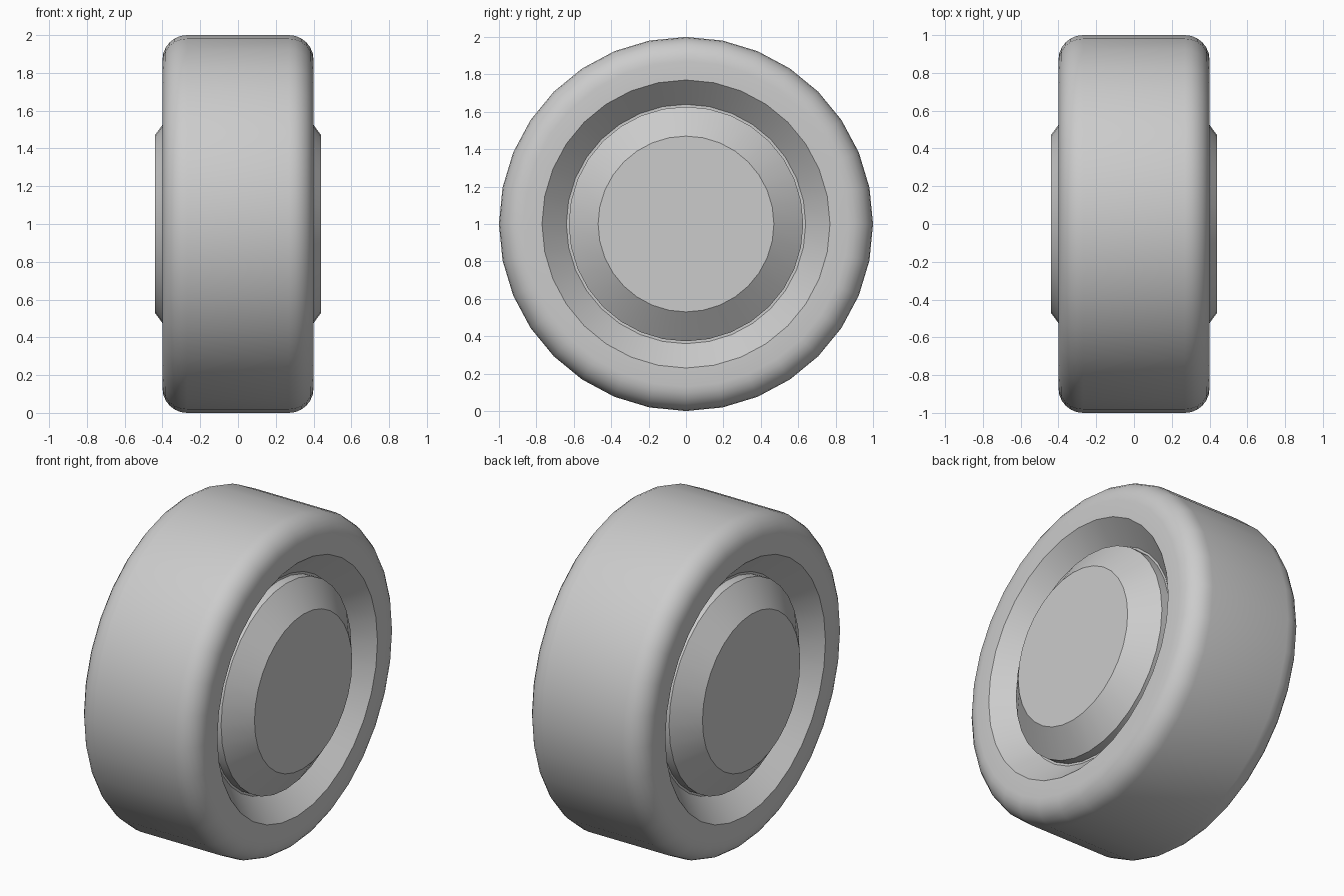
import bpy, bmesh, math

if "Cube" in bpy.data.objects:
    bpy.data.objects.remove(bpy.data.objects["Cube"])

SIDES = 32
CENTRE_Z = 1.0


def lathe(name, profile, closed):
    """Turn a list of (x, radius) points around the x axis."""
    bm = bmesh.new()
    rings = []
    for x, r in profile:
        rings.append([bm.verts.new((x, r * math.sin(2 * math.pi * i / SIDES),
                                    CENTRE_Z + r * math.cos(2 * math.pi * i / SIDES)))
                      for i in range(SIDES)])
    pairs = list(zip(rings, rings[1:]))
    if closed:
        pairs.append((rings[-1], rings[0]))
    else:
        bm.faces.new(rings[0])
        bm.faces.new(rings[-1])
    for a, b in pairs:
        for i in range(SIDES):
            j = (i + 1) % SIDES
            bm.faces.new((a[i], a[j], b[j], b[i]))
    bmesh.ops.recalc_face_normals(bm, faces=bm.faces[:])
    mesh = bpy.data.meshes.new(name)
    bm.to_mesh(mesh)
    bm.free()
    obj = bpy.data.objects.new(name, mesh)
    bpy.context.collection.objects.link(obj)
    bpy.ops.object.select_all(action='DESELECT')
    obj.select_set(True)
    bpy.context.view_layer.objects.active = obj
    bpy.ops.object.shade_smooth_by_angle(angle=math.radians(30))
    return obj


def mirrored(half):
    """Add the mirror image of a half profile across x = 0."""
    return half + [(-x, r) for x, r in reversed(half)]


# Tyre: rounded shoulders, flat side wall, sloped inner lip
shoulder = [(0.27 + 0.13 * math.sin(a), 0.87 + 0.13 * math.cos(a))
            for a in (math.radians(15 * k) for k in range(7))]
tyre_half = list(reversed(shoulder + [(0.40, 0.77), (0.27, 0.64), (0.27, 0.60)]))
tyre = lathe("tyre", mirrored(tyre_half), closed=True)

# Hub: solid core with a conical cap on each side
hub_half = [(0.44, 0.47), (0.325, 0.627)]
hub = lathe("hub", mirrored(hub_half), closed=False)
